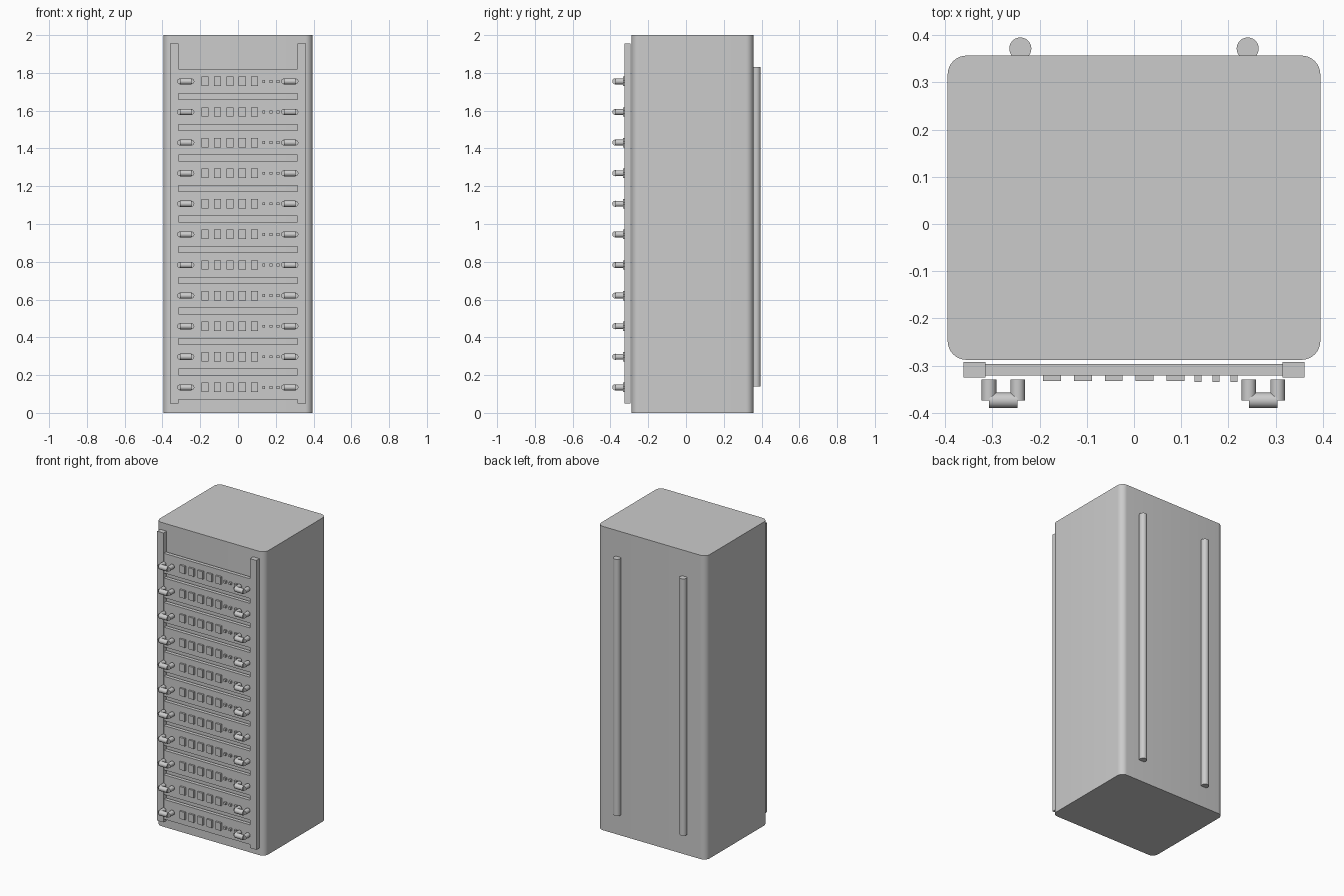
import bpy, bmesh, math
from mathutils import Matrix, Vector

if "Cube" in bpy.data.objects:
    bpy.data.objects.remove(bpy.data.objects["Cube"])

grey = bpy.data.materials.new("cabinet_grey")
grey.diffuse_color = (0.6, 0.6, 0.6, 1)
grey.use_nodes = True
grey.node_tree.nodes["Principled BSDF"].inputs["Base Color"].default_value = grey.diffuse_color


def finish(name, bm, smooth=False):
    mesh = bpy.data.meshes.new(name)
    bm.normal_update()
    bm.to_mesh(mesh)
    bm.free()
    mesh.materials.append(grey)
    ob = bpy.data.objects.new(name, mesh)
    bpy.context.collection.objects.link(ob)
    if smooth:
        bpy.ops.object.select_all(action='DESELECT')
        ob.select_set(True)
        bpy.context.view_layer.objects.active = ob
        bpy.ops.object.shade_smooth_by_angle(angle=math.radians(35))
    return ob


def add_box(bm, lo, hi):
    lo, hi = Vector(lo), Vector(hi)
    m = Matrix.Translation((lo + hi) / 2) @ Matrix.Diagonal((*(hi - lo), 1))
    return bmesh.ops.create_cube(bm, size=1, matrix=m)["verts"]


def add_rod(bm, a, b, r, sides):
    a, b = Vector(a), Vector(b)
    turn = Vector((0, 0, 1)).rotation_difference(b - a).to_matrix().to_4x4()
    bmesh.ops.create_cone(bm, cap_ends=True, segments=sides, radius1=r, radius2=r,
                          depth=(b - a).length,
                          matrix=Matrix.Translation((a + b) / 2) @ turn)


# Cabinet with rounded upright corners
bm = bmesh.new()
add_box(bm, (-0.395, -0.288, 0), (0.395, 0.357, 2))
upright = [e for e in bm.edges if abs(e.verts[0].co.z - e.verts[1].co.z) > 1]
bmesh.ops.bevel(bm, geom=upright, offset=0.04, segments=8, profile=0.5, affect='EDGES')
finish("cabinet", bm, True)

# Front mounting rails and rear cable pipes
for side, s in (("left", -1), ("right", 1)):
    bm = bmesh.new()
    x0, x1 = sorted((s * 0.315, s * 0.361))
    add_box(bm, (x0, -0.325, 0.05), (x1, -0.293, 1.955))
    finish(side + "_front_rail", bm)
    bm = bmesh.new()
    add_rod(bm, (s * 0.241, 0.372, 0.14), (s * 0.241, 0.372, 1.83), 0.0235, 24)
    finish(side + "_rear_pipe", bm, True)

# Eleven equipment units
for i in range(11):
    z = 0.135 + 0.162 * i
    tag = f"_{i + 1:02d}"

    # Face plate
    bm = bmesh.new()
    add_box(bm, (-0.315, -0.321, z - 0.065), (0.315, -0.297, z + 0.065))
    finish("unit_panel" + tag, bm)

    # Five drive bays
    bm = bmesh.new()
    for k in range(5):
        x = -0.174 + 0.0655 * k
        add_box(bm, (x - 0.019, -0.333, z - 0.025), (x + 0.019, -0.321, z + 0.025))
    finish("drive_bays" + tag, bm)

    # Three indicator lights
    bm = bmesh.new()
    for k in range(3):
        x = 0.136 + 0.038 * k
        add_box(bm, (x - 0.0075, -0.335, z - 0.0075), (x + 0.0075, -0.321, z + 0.0075))
    finish("indicator_lights" + tag, bm)

    # Pull handles: two posts and a grip bar each
    for side, c in (("left", -0.277), ("right", 0.274)):
        bm = bmesh.new()
        for dx in (-0.0305, 0.0305):
            add_rod(bm, (c + dx, -0.330, z), (c + dx, -0.374, z), 0.0155, 12)
        add_rod(bm, (c - 0.0305, -0.374, z), (c + 0.0305, -0.374, z), 0.0165, 12)
        finish(side + "_handle" + tag, bm, True)
